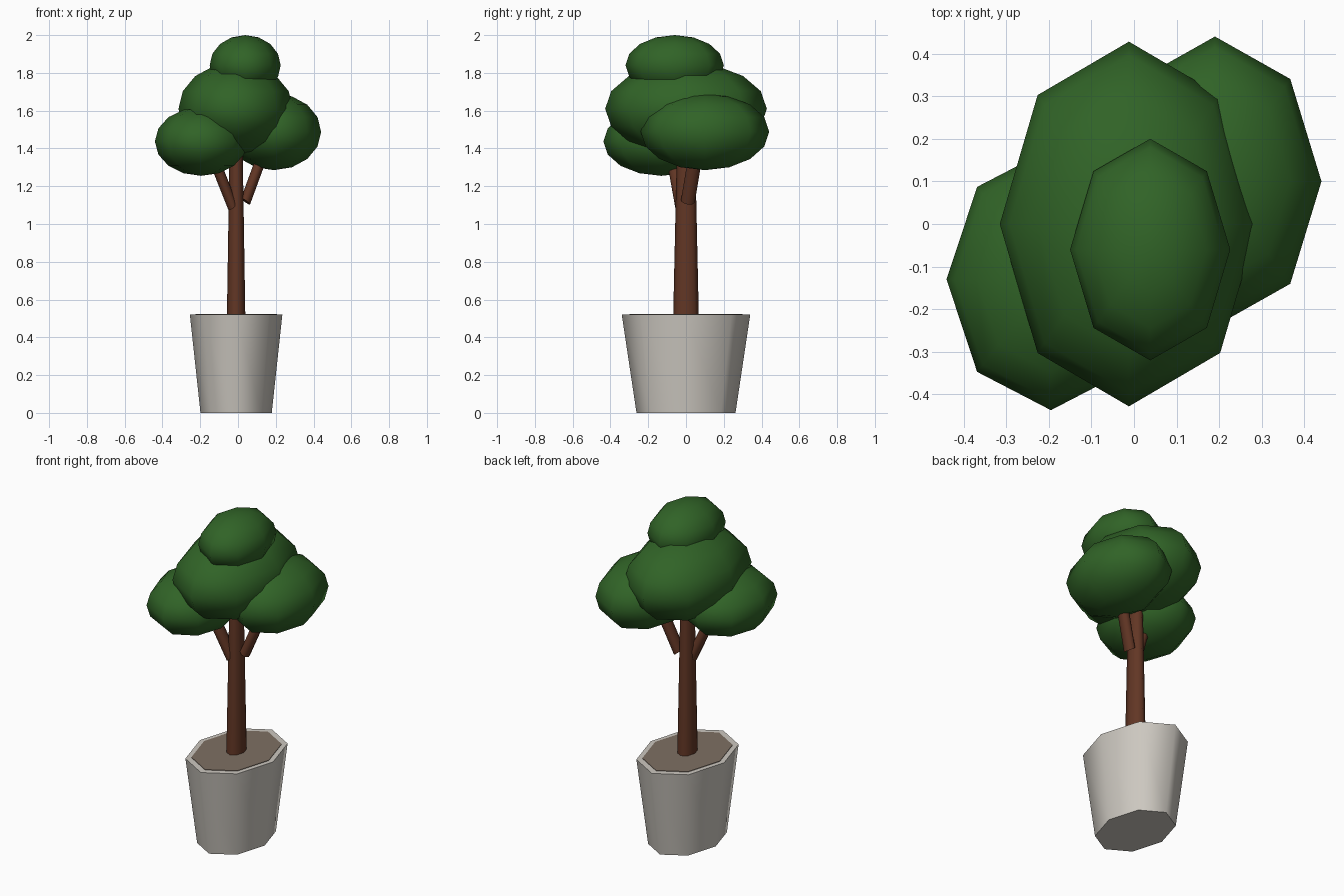
import bpy, bmesh, math
from mathutils import Matrix, Vector

if "Cube" in bpy.data.objects:
    bpy.data.objects.remove(bpy.data.objects["Cube"])

SQUASH = 0.72   # whole tree is narrower in x than in y
CX = -0.01      # trunk and pot axis


def material(name, rgb):
    m = bpy.data.materials.new(name)
    m.diffuse_color = (*rgb, 1)
    m.use_nodes = True
    m.node_tree.nodes["Principled BSDF"].inputs["Base Color"].default_value = m.diffuse_color
    return m


LEAF = material("leaf green", (0.030, 0.125, 0.020))
BARK = material("bark brown", (0.122, 0.037, 0.018))
STONE = material("pot grey", (0.61, 0.58, 0.53))
SOIL = material("soil brown", (0.21, 0.16, 0.125))


def finish(bm, name, mat, angle):
    bmesh.ops.recalc_face_normals(bm, faces=bm.faces)
    me = bpy.data.meshes.new(name)
    bm.to_mesh(me)
    bm.free()
    me.materials.append(mat)
    ob = bpy.data.objects.new(name, me)
    bpy.context.collection.objects.link(ob)
    bpy.ops.object.select_all(action='DESELECT')
    ob.select_set(True)
    bpy.context.view_layer.objects.active = ob
    bpy.ops.object.shade_smooth_by_angle(angle=math.radians(angle))
    return ob


def limb(name, mat, start, end, r0, r1):
    """Eight-sided tapered cylinder between two points, squashed in x."""
    a, b = Vector(start), Vector(end)
    a.x = (a.x - CX) / SQUASH
    b.x = (b.x - CX) / SQUASH
    d = b - a
    tilt = Vector((0, 0, 1)).rotation_difference(d).to_matrix().to_4x4()
    place = (Matrix.Translation((CX, 0, 0)) @ Matrix.Diagonal((SQUASH, 1, 1, 1))
             @ Matrix.Translation((a + b) / 2) @ tilt)
    bm = bmesh.new()
    bmesh.ops.create_cone(bm, cap_ends=True, segments=8, radius1=r0, radius2=r1,
                          depth=d.length, matrix=place)
    return finish(bm, name, mat, 65)


def foliage(name, centre, radii):
    """Leaf clump: a stretched eight-sided ball."""
    bm = bmesh.new()
    bmesh.ops.create_uvsphere(bm, u_segments=8, v_segments=8, radius=1,
                              matrix=Matrix.Translation(centre) @ Matrix.Diagonal((*radii, 1)))
    return finish(bm, name, LEAF, 80)


# Pot and soil
limb("pot", STONE, (CX, 0, 0), (CX, 0, 0.52), 0.262, 0.34)
limb("soil", SOIL, (CX, 0, 0.518), (CX, 0, 0.523), 0.30, 0.30)

# Trunk and branches
limb("trunk", BARK, (CX, 0, 0.50), (CX, 0, 1.50), 0.068, 0.046)
limb("left_branch", BARK, (-0.027, -0.02, 1.09), (-0.150, -0.075, 1.40), 0.037, 0.037)
limb("right_branch", BARK, (0.040, 0.01, 1.12), (0.150, 0.06, 1.42), 0.037, 0.037)

# Leaf clumps
foliage("main_foliage", (-0.012, 0, 1.61), (0.303, 0.428, 0.245))
foliage("left_foliage", (-0.195, -0.13, 1.437), (0.245, 0.307, 0.182))
foliage("right_foliage", (0.190, 0.10, 1.488), (0.250, 0.340, 0.203))
foliage("top_foliage", (0.038, -0.06, 1.84), (0.188, 0.260, 0.16))
